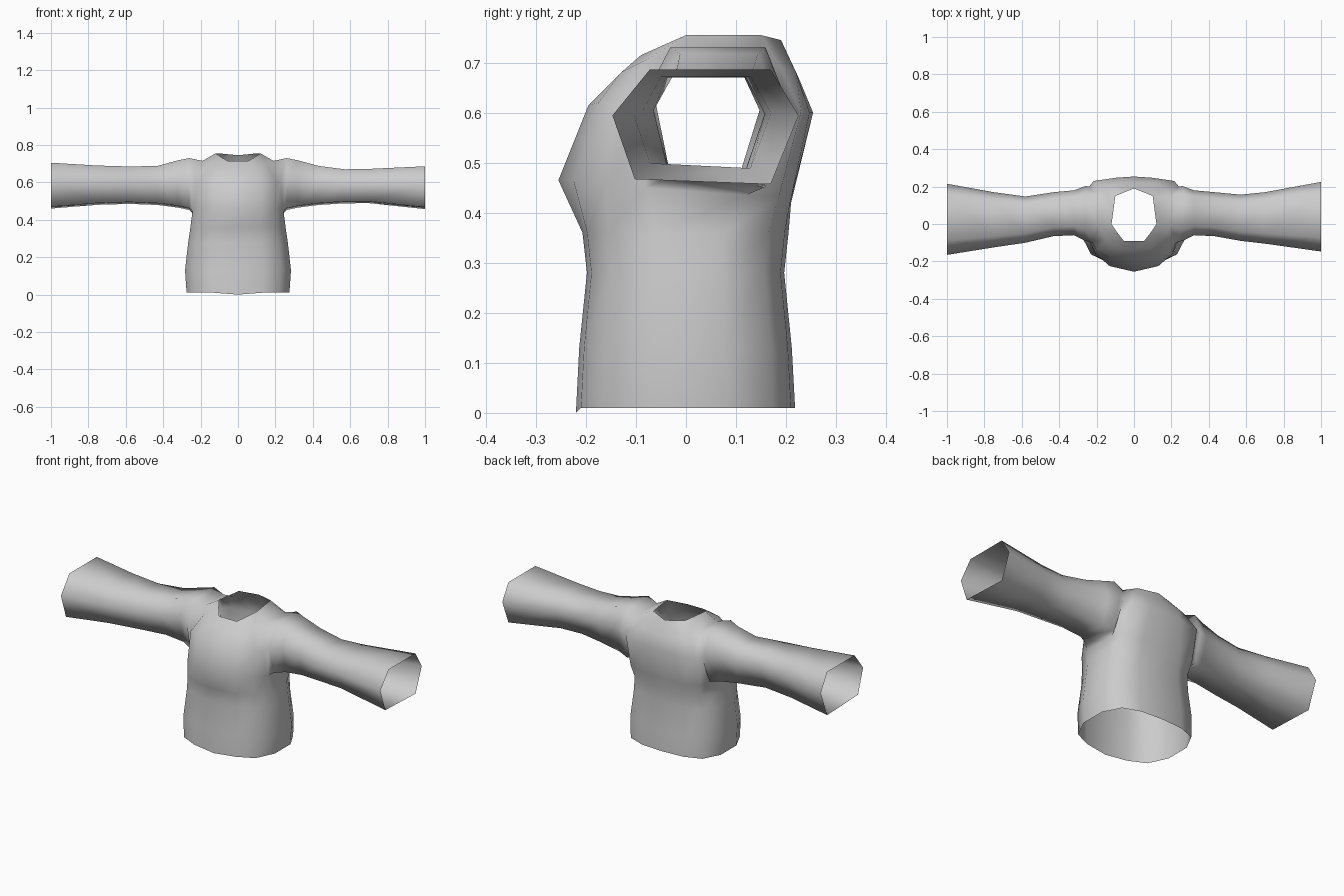
import bpy, bmesh

if "Cube" in bpy.data.objects:
    bpy.data.objects.remove(bpy.data.objects["Cube"])

# Torso half profile, running front centre -> side -> back centre
HEM = [(0, -.22), (.13, -.21), (.225, -.165), (.275, -.06),
       (.275, .08), (.225, .175), (.13, .21), (0, .218)]
CHEST = [(0, -.255, .465), (.13, -.225, .465), (.205, -.16, .46), (.243, -.08, .45),
         (.243, .12, .435), (.22, .185, .43), (.12, .208, .42), (0, .21, .42)]
ARMPIT = [(0, -.195, .615), (.13, -.175, .62), (.2, -.14, .61), (.225, -.1, .6),
          (.24, .2, .6), (.215, .23, .6), (.1, .247, .6), (0, .254, .6)]
SHOULDER = [(0, -.14, .67), (.09, -.13, .68), (.15, -.08, .705), (.19, -.01, .715),
            (.19, .14, .715), (.165, .19, .69), (.1, .22, .68), (0, .225, .67)]
NECK = [(0, -.09, .715), (.055, -.09, .715), (.09, -.045, .735), (.12, 0, .755),
        (.11, .075, .755), (.1, .15, .755), (.05, .17, .75), (0, .19, .745)]

# Sleeve rings: x, front y, back y, bottom z, top z
SLEEVE_INNER = [(.26, -.09, .203, .452, .73), (.32, -.06, .18, .465, .718),
                (.43, -.065, .17, .479, .688)]
SLEEVE_RIGHT = [(.57, -.09, .157, .488, .67), (.7, -.105, .17, .489, .672),
                (1, -.147, .225, .457, .686)]
SLEEVE_LEFT = [(.58, -.1, .147, .485, .685), (.75, -.125, .17, .48, .69),
               (1, -.165, .215, .46, .705)]


def hem_row(sx, sy, z):
    return [(x * sx, y * sy, z) for x, y in HEM]


def bridge(bm, a, b, skip=()):
    n = len(a)
    for k in range(n):
        if k not in skip:
            j = (k + 1) % n
            bm.faces.new((a[k], a[j], b[j], b[k]))


bm = bmesh.new()

# Torso: mirrored rings from hem to neckline, leaving the armholes open
hem = hem_row(1, 1, .01)
hem[0] = (0, -.22, 0)
rows = [hem, hem_row(1.03, .97, .13), hem_row(.968, .9, .28), hem_row(.925, .94, .36),
        CHEST, ARMPIT, SHOULDER, NECK]
rings = []
for half in rows:
    full = half + [(-x, y, z) for x, y, z in half[-2:0:-1]]
    rings.append([bm.verts.new(p) for p in full])
for i in range(len(rings) - 1):
    bridge(bm, rings[i], rings[i + 1], (3, 10) if i in (4, 5) else ())

# Sleeves: six-sided tubes grown out of each armhole
low, mid, top = rings[4:7]
for side, f, b, outer in ((1, 3, 4, SLEEVE_RIGHT), (-1, 11, 10, SLEEVE_LEFT)):
    prev = [mid[f], top[f], top[b], mid[b], low[b], low[f]]
    for x, y0, y1, z0, z1 in SLEEVE_INNER + outer:
        w, zm = y1 - y0, z0 + (z1 - z0) * .6
        hexagon = [(y0, zm), (y0 + .2 * w, z1), (y1 - .15 * w, z1),
                   (y1, zm), (y1 - .15 * w, z0), (y0 + .12 * w, z0 + .01)]
        ring = [bm.verts.new((side * x, y, z)) for y, z in hexagon]
        bridge(bm, prev, ring)
        prev = ring

bmesh.ops.recalc_face_normals(bm, faces=bm.faces)
# Make sure the cloth faces outward
front = min(bm.faces, key=lambda q: q.calc_center_median().y)
if front.normal.y > 0:
    bmesh.ops.reverse_faces(bm, faces=bm.faces)
for q in bm.faces:
    q.smooth = True

mesh = bpy.data.meshes.new("shirt")
bm.to_mesh(mesh)
bm.free()
shirt = bpy.data.objects.new("shirt", mesh)
bpy.context.collection.objects.link(shirt)

# Plain cloth colour
cloth = bpy.data.materials.new("grey cloth")
cloth.diffuse_color = (.6, .6, .6, 1)
cloth.use_nodes = True
cloth.node_tree.nodes["Principled BSDF"].inputs["Base Color"].default_value = cloth.diffuse_color
mesh.materials.append(cloth)
